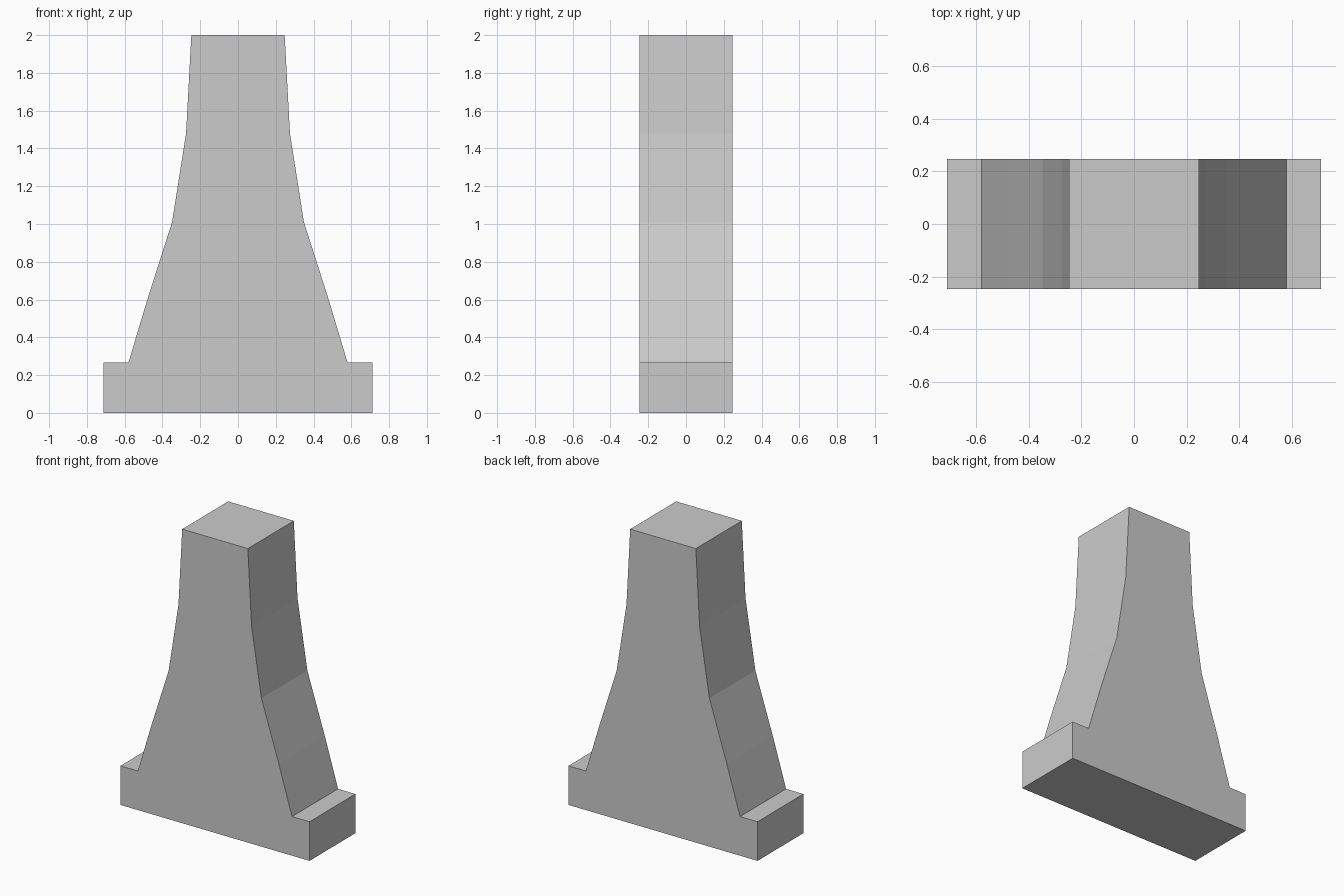
import bpy
import bmesh

cube = bpy.data.objects.get("Cube")
if cube:
    bpy.data.objects.remove(cube, do_unlink=True)

# Plain grey surface
grey = bpy.data.materials.new("light_grey")
grey.use_nodes = True
colour = (0.6, 0.6, 0.6, 1.0)
grey.diffuse_color = colour
grey.node_tree.nodes["Principled BSDF"].inputs["Base Color"].default_value = colour

# Right half of the outline: stepped foot, then a flared shaft
HALF_DEPTH = 0.247
half = [(0.711, 0), (0.711, 0.266), (0.58, 0.266), (0.48, 0.6),
        (0.349, 1.01), (0.275, 1.48), (0.247, 2)]
outline = half + [(-x, z) for x, z in reversed(half)]

# Flared pier: mirrored outline extruded front to back
bm = bmesh.new()
front = bm.faces.new([bm.verts.new((x, -HALF_DEPTH, z)) for x, z in outline])
result = bmesh.ops.extrude_face_region(bm, geom=[front], use_keep_orig=True)
back = [v for v in result["geom"] if isinstance(v, bmesh.types.BMVert)]
bmesh.ops.translate(bm, verts=back, vec=(0, 2 * HALF_DEPTH, 0))
bmesh.ops.recalc_face_normals(bm, faces=bm.faces)

mesh = bpy.data.meshes.new("flared_pier")
bm.to_mesh(mesh)
bm.free()
mesh.materials.append(grey)
pier = bpy.data.objects.new("flared_pier", mesh)
bpy.context.collection.objects.link(pier)
